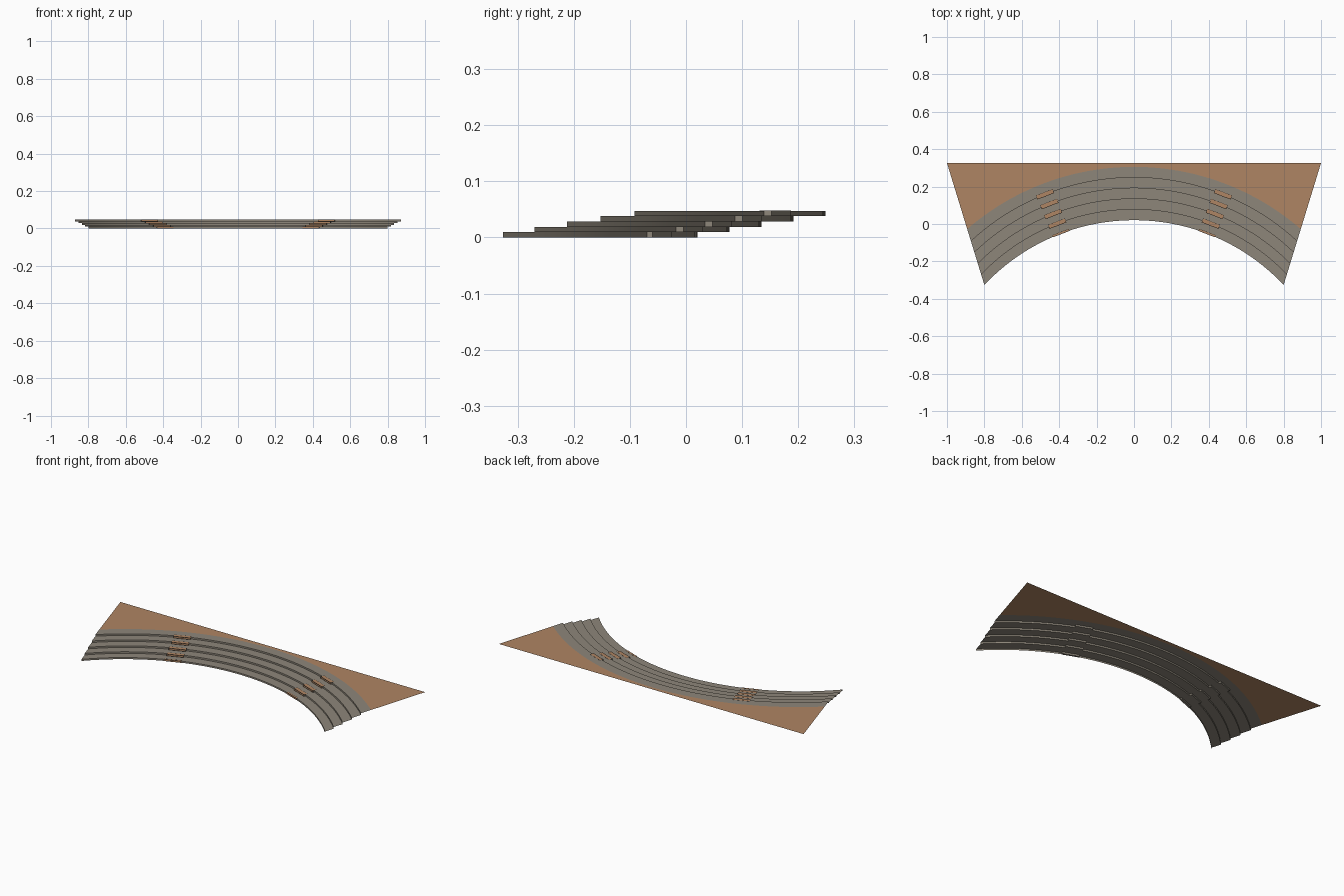
import bpy, bmesh, math
from mathutils import Matrix, Vector

if "Cube" in bpy.data.objects:
    bpy.data.objects.remove(bpy.data.objects["Cube"])


def material(name, rgb):
    m = bpy.data.materials.new(name)
    m.diffuse_color = (*rgb, 1)
    m.use_nodes = True
    m.node_tree.nodes["Principled BSDF"].inputs["Base Color"].default_value = m.diffuse_color
    return m


GREY = material("concrete grey", (0.27, 0.24, 0.195))
TAN = material("earth tan", (0.43, 0.235, 0.125))
BLACK = material("edge black", (0.01, 0.01, 0.01))

SEG = 48
RISE = 0.0095
TOPS = [0.0205 + 0.057 * i for i in range(6)]           # arc crowns
ENDS = [-0.326, -0.27, -0.212, -0.152, -0.092, -0.027]  # arc end heights


def side_x(y):
    """Slanted side of the whole plan."""
    return 0.8 + 0.2 * (y + 0.326) / 0.652


def circle(i):
    half, sag = side_x(ENDS[i]), TOPS[i] - ENDS[i]
    r = (half * half + sag * sag) / (2 * sag)
    return r, TOPS[i] - r, math.asin(half / r)


def arc(i, z):
    r, cy, a = circle(i)
    return [(r * math.sin(a * t), cy + r * math.cos(a * t), z)
            for t in (2 * n / SEG - 1 for n in range(SEG + 1))]


def add_object(name, bm, mats):
    me = bpy.data.meshes.new(name)
    bm.to_mesh(me)
    bm.free()
    for m in mats:
        me.materials.append(m)
    ob = bpy.data.objects.new(name, me)
    bpy.context.collection.objects.link(ob)
    return ob


def strips(name, rows, mat):
    """Skin consecutive rows of points."""
    bm = bmesh.new()
    vs = [[bm.verts.new(p) for p in row] for row in rows]
    for a, b in zip(vs, vs[1:]):
        for n in range(SEG):
            bm.faces.new((a[n], a[n + 1], b[n + 1], b[n]))
    ob = add_object(name, bm, [mat])
    ob.data.shade_smooth()
    ob.data.set_sharp_from_angle(angle=math.radians(30))
    return ob


# Curved tiers: thin riser plus tread, open underneath
for k in range(5):
    z0, z1 = k * RISE, (k + 1) * RISE
    strips(f"tier_{k + 1}", [arc(k, z0), arc(k, z1), arc(k + 1, z1)], GREY)

# Flat ground behind the top tier
back = [(2 * n / SEG - 1, 0.326, 5 * RISE) for n in range(SEG + 1)]
strips("upper_ground", [arc(5, 5 * RISE), back], TAN)

# Small aisle steps let into each riser, mirrored left and right
for k, x in enumerate((0.39, 0.41, 0.432, 0.452, 0.475)):
    r, cy, _ = circle(k)
    y = cy + math.sqrt(r * r - x * x)
    inner, outer = (0.003, 0.009) if k == 0 else (0.010, 0.013)
    for side, label in ((1, "right"), (-1, "left")):
        bm = bmesh.new()
        bmesh.ops.create_cube(bm, size=1)
        bmesh.ops.scale(bm, verts=bm.verts, vec=(0.096, inner + outer, RISE + 0.0004))
        bmesh.ops.translate(bm, verts=bm.verts,
                            vec=(0, (outer - inner) / 2, (k + 0.5) * RISE + 0.0002))
        # Top and front: tan panel with a black border
        bm.normal_update()
        panels = [f for f in bm.faces if f.normal.z > 0.9 or f.normal.y < -0.9]
        for f in panels:
            f.material_index = 1
        rim = bmesh.ops.inset_individual(bm, faces=panels, thickness=0.002)
        for f in rim["faces"]:
            f.material_index = 2
        turn = Matrix.Rotation(-side * math.radians(21), 4, "Z")
        bm.transform(Matrix.Translation(Vector((side * x, y, 0))) @ turn)
        add_object(f"aisle_step_{label}_{k + 1}", bm, [GREY, TAN, BLACK])
